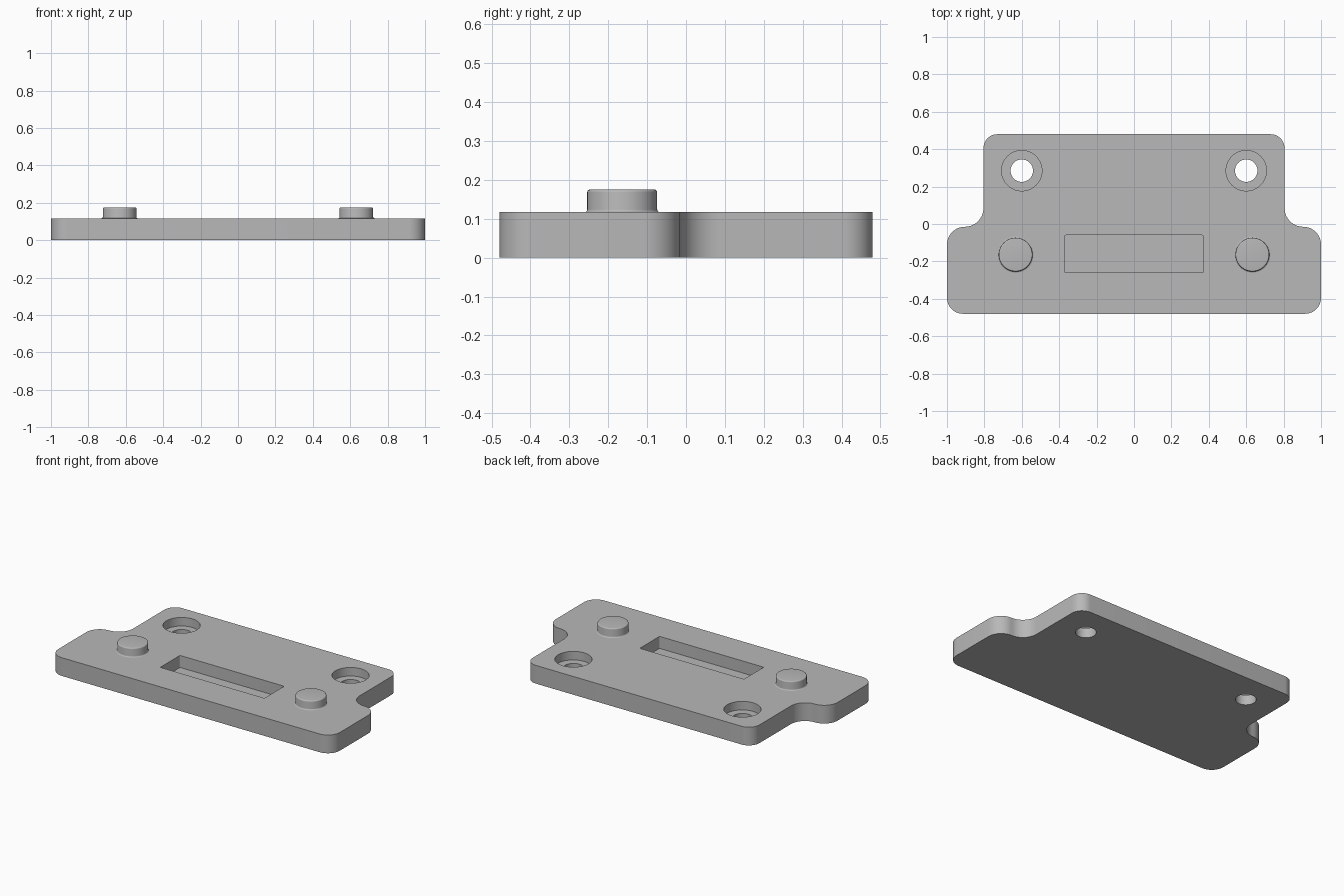
import bpy, bmesh, math
from mathutils import Matrix, Vector

if "Cube" in bpy.data.objects:
    bpy.data.objects.remove(bpy.data.objects["Cube"])

THICK = 0.117
PEG_X, PEG_Y, PEG_R, PEG_TOP = 0.633, -0.164, 0.09, 0.175
HOLE_X, HOLE_Y = 0.6, 0.285

grey = bpy.data.materials.new("plain grey")
grey.use_nodes = True
grey.diffuse_color = (0.48, 0.48, 0.48, 1)
grey.node_tree.nodes["Principled BSDF"].inputs["Base Color"].default_value = (0.48, 0.48, 0.48, 1)


def make_object(name, bm):
    bmesh.ops.recalc_face_normals(bm, faces=bm.faces)
    mesh = bpy.data.meshes.new(name)
    bm.to_mesh(mesh)
    bm.free()
    obj = bpy.data.objects.new(name, mesh)
    mesh.materials.append(grey)
    bpy.context.collection.objects.link(obj)
    return obj


def activate(obj):
    bpy.ops.object.select_all(action='DESELECT')
    obj.select_set(True)
    bpy.context.view_layer.objects.active = obj


def smooth(obj):
    activate(obj)
    bpy.ops.object.shade_smooth_by_angle(angle=math.radians(35))


def arc(cx, cy, r, start, end, steps=12):
    angles = [math.radians(start + (end - start) * i / steps) for i in range(steps + 1)]
    return [(cx + r * math.cos(a), cy + r * math.sin(a)) for a in angles]


def extrude_outline(points, z0, z1):
    bm = bmesh.new()
    face = bm.faces.new([bm.verts.new((x, y, z0)) for x, y in points])
    result = bmesh.ops.extrude_face_region(bm, geom=[face])
    verts = [v for v in result["geom"] if isinstance(v, bmesh.types.BMVert)]
    bmesh.ops.translate(bm, verts=verts, vec=(0, 0, z1 - z0))
    return bm


def cut(target, bm):
    cutter = make_object("cutter", bm)
    cutter.hide_render = True
    mod = target.modifiers.new("cut", 'BOOLEAN')
    mod.operation = 'DIFFERENCE'
    mod.solver = 'EXACT'
    mod.object = cutter
    activate(target)
    bpy.ops.object.modifier_apply(modifier=mod.name)
    bpy.data.objects.remove(cutter)


def cylinder(x, y, r, z0, z1):
    return extrude_outline(arc(x, y, r, 0, 360, 64)[:-1], z0, z1)


# Stepped base plate: wide front, narrower back, rounded shoulders
right = arc(0.915, -0.395, 0.085, -90, 0)
right += arc(0.905, -0.11, 0.095, 0, 90)
right += arc(0.905, 0.085, 0.1, 270, 180)
right += arc(0.73, 0.405, 0.075, 0, 90)
left = [(-x, y) for x, y in reversed(right)]
plate = make_object("base_plate", extrude_outline(right + left, 0, THICK))

# Rectangular pocket
pocket = arc(0.364, -0.254, 0.006, -90, 0, 4) + arc(0.364, -0.066, 0.006, 0, 90, 4)
pocket += [(-x, y) for x, y in reversed(pocket)]
cut(plate, extrude_outline(pocket, 0.04, THICK + 0.1))

# Counterbored screw holes
for side in (-1, 1):
    cut(plate, cylinder(side * HOLE_X, HOLE_Y, 0.108, 0.062, THICK + 0.1))
    cut(plate, cylinder(side * HOLE_X, HOLE_Y, 0.06, -0.1, THICK))
smooth(plate)

# Locating pegs with a rounded rim and a small fillet at the foot
profile = arc(PEG_R + 0.007, THICK + 0.007, 0.007, 270, 180, 5)
profile += arc(PEG_R - 0.007, PEG_TOP - 0.007, 0.007, 0, 90, 5)
profile.append((0, PEG_TOP))
for side, name in ((1, "left_peg"), (-1, "right_peg")):
    bm = bmesh.new()
    verts = [bm.verts.new((r, 0, z)) for r, z in profile]
    edges = [bm.edges.new(pair) for pair in zip(verts, verts[1:])]
    bmesh.ops.spin(bm, geom=verts + edges, cent=(0, 0, 0), axis=(0, 0, 1),
                   angle=math.tau, steps=64, use_duplicate=False)
    bmesh.ops.remove_doubles(bm, verts=bm.verts, dist=0.0001)
    bmesh.ops.translate(bm, verts=bm.verts, vec=(side * PEG_X, PEG_Y, 0))
    smooth(make_object(name, bm))
